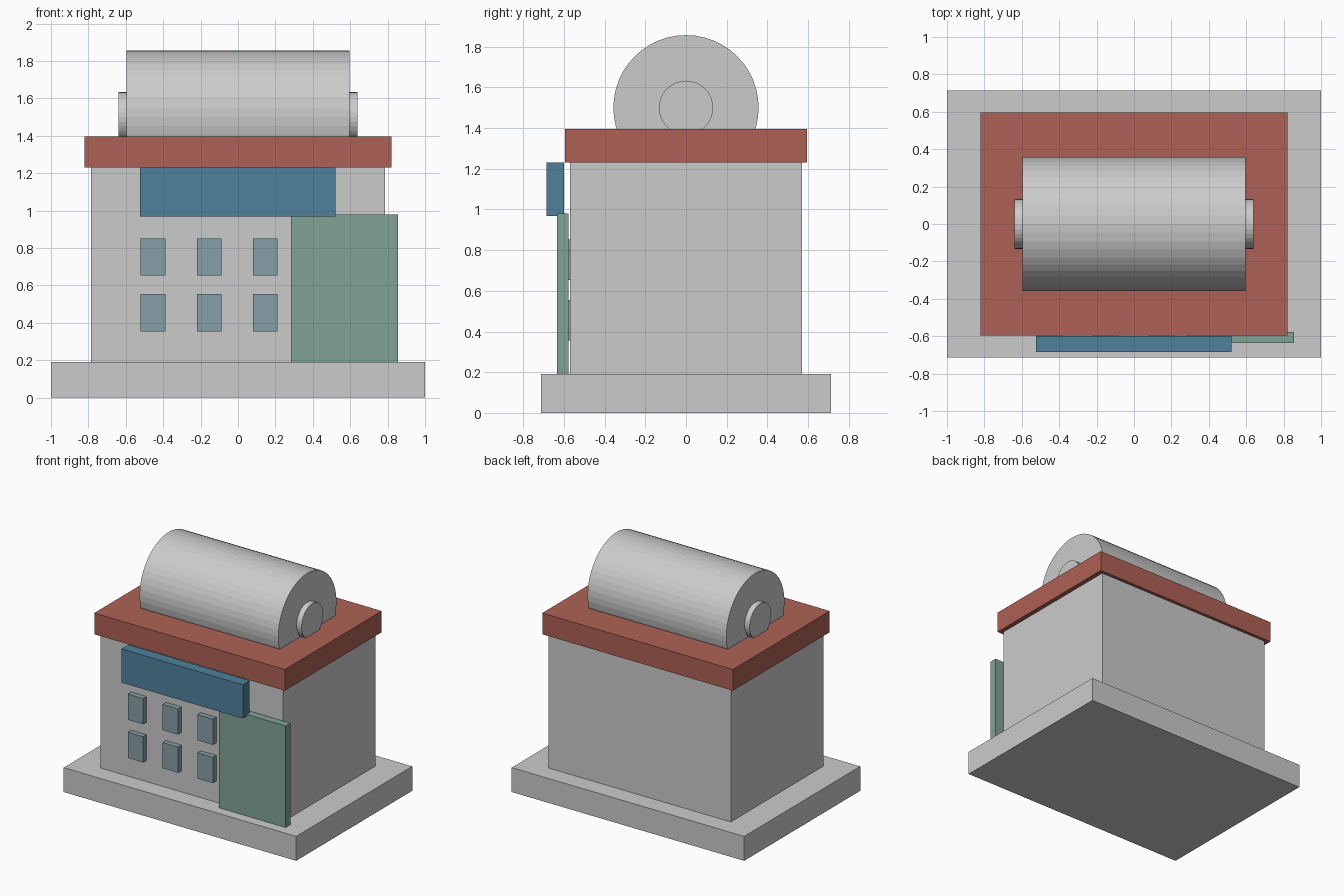
import bpy
import math

if "Cube" in bpy.data.objects:
    bpy.data.objects.remove(bpy.data.objects["Cube"])


def material(name, rgb):
    m = bpy.data.materials.new(name)
    m.diffuse_color = (*rgb, 1)
    m.use_nodes = True
    m.node_tree.nodes["Principled BSDF"].inputs["Base Color"].default_value = m.diffuse_color
    return m


RED = material("roof_red", (0.42, 0.12, 0.09))
BLUE = material("sign_blue", (0.08, 0.22, 0.33))
GREEN = material("door_green", (0.22, 0.36, 0.30))
GLASS = material("window_glass", (0.24, 0.35, 0.39))


def finish(name, mat):
    ob = bpy.context.object
    ob.name = ob.data.name = name
    if mat:
        ob.data.materials.append(mat)
    return ob


def box(name, x, y, z, mat=None):
    """Box from (min, max) ranges on each axis."""
    bpy.ops.mesh.primitive_cube_add(size=1, location=[sum(r) / 2 for r in (x, y, z)])
    ob = finish(name, mat)
    ob.scale = [r[1] - r[0] for r in (x, y, z)]
    bpy.ops.object.transform_apply(location=False, rotation=False, scale=True)
    return ob


def x_cylinder(name, radius, length, z, sides):
    bpy.ops.mesh.primitive_cylinder_add(vertices=sides, radius=radius, depth=length,
                                        location=(0, 0, z), rotation=(0, math.pi / 2, 0))
    return finish(name, None)


# Plinth, walls and roof slab
box("base", (-1, 1), (-0.713, 0.713), (0, 0.19))
box("walls", (-0.785, 0.785), (-0.57, 0.57), (0.19, 1.23))
box("roof", (-0.82, 0.82), (-0.595, 0.595), (1.23, 1.395), RED)

# Drum half sunk in the roof, with its axle
x_cylinder("roof_drum", 0.357, 1.194, 1.5, 48)
x_cylinder("drum_axle", 0.133, 1.28, 1.5, 32)

# Sign board and large door on the front
box("sign_board", (-0.523, 0.521), (-0.685, -0.60), (0.968, 1.23), BLUE)
box("door", (0.283, 0.855), (-0.635, -0.577), (0.19, 0.98), GREEN)

# Two rows of three windows
for row, z in enumerate((0.355, 0.652)):
    for col in range(3):
        x = -0.52 + 0.3 * col
        box(f"window_{row}_{col}", (x, x + 0.132), (-0.612, -0.57), (z, z + 0.2), GLASS)
